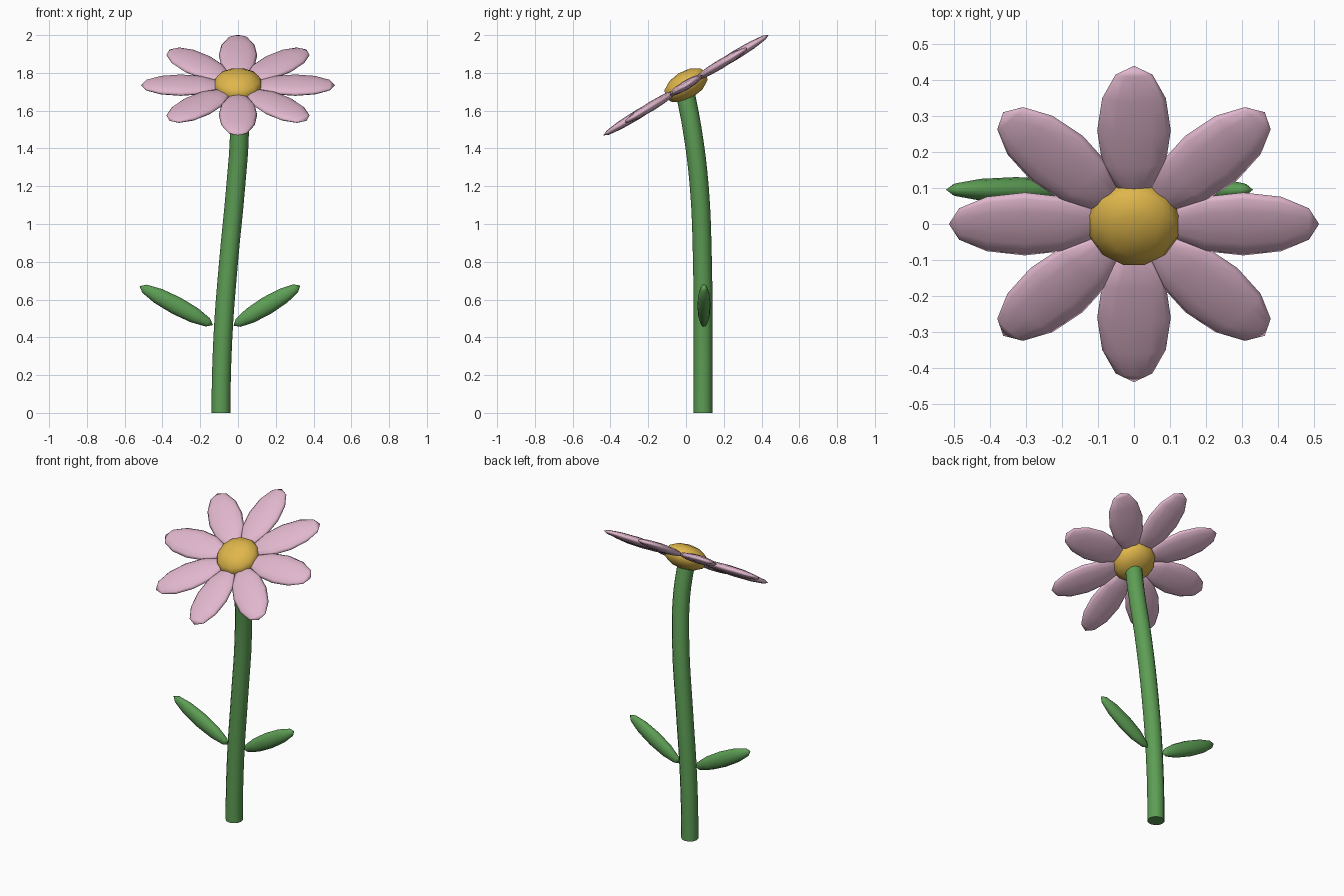
import bpy, math
from mathutils import Matrix, Vector

if "Cube" in bpy.data.objects:
    bpy.data.objects.remove(bpy.data.objects["Cube"])


def material(name, rgb):
    m = bpy.data.materials.new(name)
    m.diffuse_color = (*rgb, 1)
    m.use_nodes = True
    m.node_tree.nodes["Principled BSDF"].inputs["Base Color"].default_value = m.diffuse_color
    return m


PINK = material("petal pink", (0.75, 0.47, 0.61))
GOLD = material("centre gold", (0.74, 0.47, 0.07))
GREEN = material("leaf green", (0.11, 0.34, 0.09))


def ellipsoid(name, matrix, radii, mat, pole_along_length=True):
    """Low-poly ellipsoid; its length runs along local x."""
    bpy.ops.mesh.primitive_uv_sphere_add(segments=12, ring_count=6, radius=1)
    ob = bpy.context.object
    ob.name = name
    turn = Matrix.Rotation(math.pi / 2, 4, 'Y') if pole_along_length else Matrix.Rotation(math.pi / 12, 4, 'Z')
    ob.data.transform(matrix @ Matrix.Diagonal((*radii, 1)) @ turn)
    ob.data.materials.append(mat)
    ob.data.shade_smooth()
    return ob


# Flower head, tilted towards the front
head = Matrix.Translation((0, 0, 1.735)) @ Matrix.Rotation(math.radians(31.3), 4, 'X')
ellipsoid("flower_centre", head, (0.132, 0.132, 0.074), GOLD, False)

# Ring of eight petals
for i in range(8):
    place = head @ Matrix.Rotation(i * math.pi / 4, 4, 'Z') @ Matrix.Translation((0.303, 0, 0))
    ellipsoid(f"petal_{i + 1}", place, (0.21, 0.102, 0.025), PINK)

# Pair of leaves rising away from the stem
for side, x, angle, length in (("left", -0.327, 180 - 28, 0.22), ("right", 0.153, 31, 0.206)):
    place = Matrix.Translation((x, 0.095, 0.568)) @ Matrix.Rotation(-math.radians(angle), 4, 'Y')
    ellipsoid(f"leaf_{side}", place, (length, 0.035, 0.048), GREEN)

# Curved stem: a capped round tube along a smooth path
path = [(-0.09, 0.09, 0), (-0.08, 0.09, 0.4), (-0.05, 0.087, 0.8), (-0.012, 0.07, 1.2),
        (0.008, 0.033, 1.5), (0.0, -0.005, 1.7)]
curve = bpy.data.curves.new("stem", 'CURVE')
curve.dimensions = '3D'
curve.bevel_depth = 0.05
curve.bevel_resolution = 4
curve.resolution_u = 4
curve.use_fill_caps = True
spline = curve.splines.new('BEZIER')
spline.bezier_points.add(len(path) - 1)
for point, co in zip(spline.bezier_points, path):
    point.co = co
    point.handle_left_type = point.handle_right_type = 'AUTO'
# Level base
base = spline.bezier_points[0]
base.handle_left_type = base.handle_right_type = 'FREE'
base.handle_left = Vector(path[0]) - Vector((0, 0, 0.13))
base.handle_right = Vector(path[0]) + Vector((0, 0, 0.13))
curve.materials.append(GREEN)
stem = bpy.data.objects.new("stem", curve)
bpy.context.collection.objects.link(stem)
bpy.ops.object.select_all(action='DESELECT')
stem.select_set(True)
bpy.context.view_layer.objects.active = stem
bpy.ops.object.convert(target='MESH')
bpy.ops.object.shade_smooth_by_angle(angle=math.radians(40))
